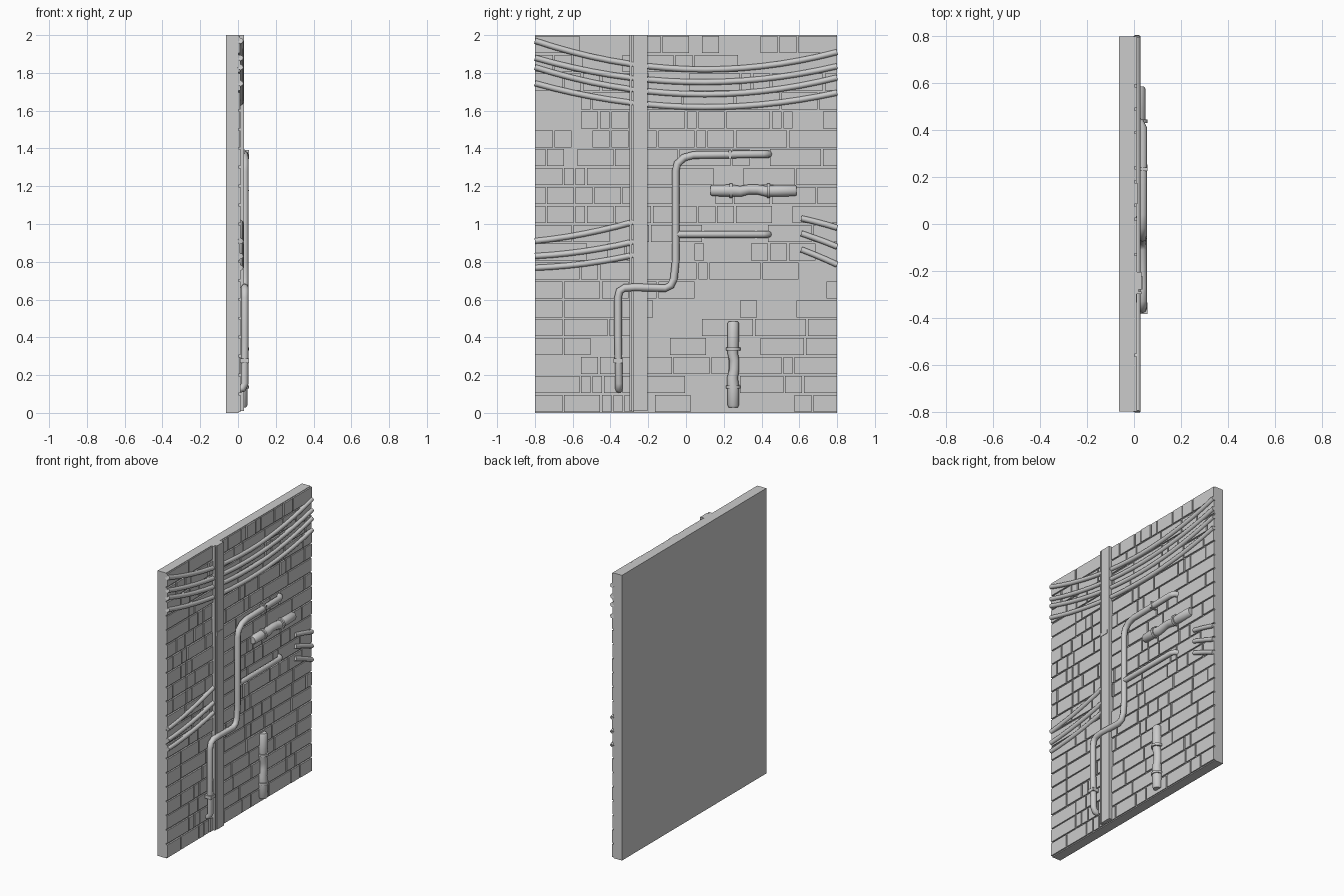
import bpy, bmesh, math, random
from mathutils import Vector

if "Cube" in bpy.data.objects:
    bpy.data.objects.remove(bpy.data.objects["Cube"])
random.seed(7)

def finish(bm, name, smooth=False):
    me = bpy.data.meshes.new(name)
    bmesh.ops.recalc_face_normals(bm, faces=bm.faces)
    bm.to_mesh(me)
    bm.free()
    ob = bpy.data.objects.new(name, me)
    bpy.context.collection.objects.link(ob)
    if smooth:
        bpy.context.view_layer.objects.active = ob
        ob.select_set(True)
        bpy.ops.object.shade_smooth_by_angle(angle=math.radians(50))
        ob.select_set(False)
    return ob

def add_box(bm, x0, x1, y0, y1, z0, z1):
    vs = bmesh.ops.create_cube(bm, size=1)['verts']
    for v in vs:
        v.co = Vector(((x0 + x1) / 2 + v.co.x * (x1 - x0),
                       (y0 + y1) / 2 + v.co.y * (y1 - y0),
                       (z0 + z1) / 2 + v.co.z * (z1 - z0)))

def box(name, *dims):
    bm = bmesh.new()
    add_box(bm, *dims)
    return finish(bm, name)

def tube(name, pts, radii, sides=8):
    """Sweep a circle along a path lying parallel to the wall."""
    pts = [Vector(p) for p in pts]
    if not isinstance(radii, list):
        radii = [radii] * len(pts)
    bm = bmesh.new()
    rings = []
    for i, p in enumerate(pts):
        t = (pts[min(i + 1, len(pts) - 1)] - pts[max(i - 1, 0)]).normalized()
        out = Vector((1, 0, 0))
        out = (out - t * out.dot(t)).normalized()
        side = t.cross(out)
        rings.append([bm.verts.new(p + radii[i] * (math.cos(a) * out + math.sin(a) * side))
                      for a in (2 * math.pi * k / sides for k in range(sides))])
    for a, b in zip(rings, rings[1:]):
        for k in range(sides):
            n = (k + 1) % sides
            bm.faces.new((a[k], a[n], b[n], b[k]))
    bm.faces.new(rings[0])
    bm.faces.new(rings[-1])
    return finish(bm, name, True)

# wall slab
box("wall_slab", -0.063, 0.003, -0.8, 0.8, 0, 2)

# irregular brick courses
bm = bmesh.new()
for row in range(20):
    y = -0.8
    while y < 0.8:
        w = random.choice((0.06, 0.1, 0.15, 0.2, 0.24, 0.28))
        end = y + w
        if end > 0.74:
            end = 0.8
        add_box(bm, -0.005, 0.012 + random.uniform(-0.002, 0.002),
                y + (0.005 if y > -0.8 else 0), end - (0.005 if end < 0.8 else 0),
                row * 0.1 + 0.006, row * 0.1 + 0.096)
        y = end
finish(bm, "bricks")

# steel post: stepped profile plus joint plate
bm = bmesh.new()
add_box(bm, 0, 0.033, -0.28, -0.205, 0.01, 2)
add_box(bm, 0, 0.031, -0.298, -0.287, 0.01, 2)
add_box(bm, 0, 0.02, -0.29, -0.275, 0.01, 2)
finish(bm, "steel_post")
box("post_joint", 0.01, 0.036, -0.28, -0.222, 1.37, 1.395)

# hanging cables (y0, z0, y1, z1, sag)
def cable(name, y0, z0, y1, z1, sag, n=16):
    pts = []
    for i in range(n + 1):
        t = i / n
        pts.append((0.013, y0 + (y1 - y0) * t, z0 + (z1 - z0) * t - sag * 4 * t * (1 - t)))
    tube(name, pts, 0.0155)

for i, (l, r, m) in enumerate(((1.97, 1.91, 1.82), (1.88, 1.835, 1.752),
                               (1.83, 1.775, 1.688), (1.745, 1.695, 1.62))):
    cable(f"top_cable_{i}", -0.8, l, 0.8, r, (l + r) / 2 - m)
for i, (l, r) in enumerate(((0.91, 1.01), (0.83, 0.905), (0.768, 0.835))):
    cable(f"left_cable_{i}", -0.8, l, -0.28, r, 0.012, 6)
for i, (l, r) in enumerate(((1.03, 0.98), (0.95, 0.88), (0.865, 0.785))):
    cable(f"right_cable_{i}", 0.61, l, 0.8, r, -0.002, 3)

# bent pipe with end elbows going into the wall
X = 0.036
tube("main_pipe", [(0.005, -0.355, 0.125), (0.025, -0.355, 0.13), (X, -0.355, 0.155),
                   (X, -0.36, 0.4), (X, -0.36, 0.61), (X, -0.352, 0.645), (X, -0.325, 0.662),
                   (X, -0.27, 0.665), (X, -0.11, 0.66), (X, -0.08, 0.675), (X, -0.064, 0.71),
                   (X, -0.055, 0.8), (X, -0.055, 1.28), (X, -0.045, 1.32), (X, -0.01, 1.352),
                   (X, 0.04, 1.365), (X, 0.41, 1.37), (0.025, 0.43, 1.37), (0.005, 0.437, 1.37)], 0.02)
tube("branch_pipe", [(X, -0.055, 0.945), (X, 0.41, 0.945), (0.025, 0.43, 0.945),
                     (0.005, 0.437, 0.945)], 0.018)
box("main_pipe_clamp", 0.005, 0.058, -0.384, -0.334, 0.265, 0.288)
box("upper_pipe_clamp", 0.005, 0.058, 0.225, 0.24, 1.345, 1.393)

# lumpy wrapped pipe stubs with straps
def wrapped(name, y, z, vertical):
    def at(s, off=0.0, x=0.018):
        return (x, y + off, z + s) if vertical else (x, y + s, z + off)
    path = [(-.228, 0, .025), (-.218, 0, .031), (-.12, 0, .033), (-.07, -.004, .030),
            (-.025, .006, .027), (.02, .006, .027), (.06, -.003, .029), (.12, -.001, .032),
            (.218, 0, .031), (.228, 0, .025)]
    tube(name, [at(s, o) for s, o, r in path], [r for s, o, r in path], 10)
    for k, s in enumerate((-0.12, 0.08)):
        tube(f"{name}_strap_{k}", [at(s - .008), at(s + .008)], 0.04, 10)

wrapped("wrapped_pipe_level", 0.358, 1.177, False)
wrapped("wrapped_pipe_upright", 0.25, 0.257, True)
